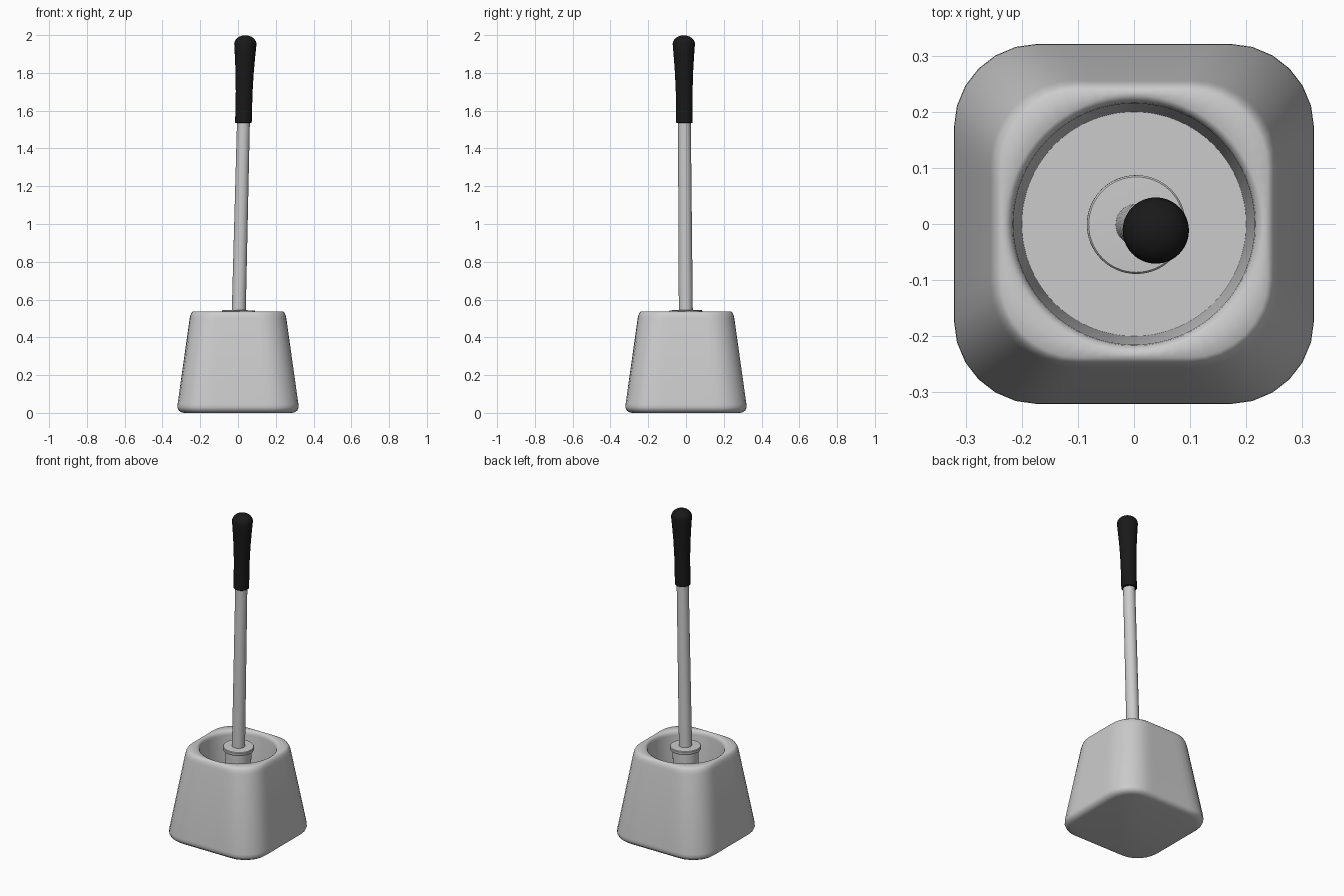
import bpy, bmesh, math
from mathutils import Vector, Matrix

if "Cube" in bpy.data.objects:
    bpy.data.objects.remove(bpy.data.objects["Cube"])


def loft(name, rings, angle=35, color=None, matrix=None):
    """Skin (half_width, corner_radius, z) rings; a ring with equal values is a circle."""
    n = 64 if color is None else 48
    bm = bmesh.new()
    loops = []
    for h, r, z in rings:
        c = h - r
        loop = []
        for i in range(n):
            a = 2 * math.pi * i / n
            u, v = abs(math.cos(a)), abs(math.sin(a))
            big, small = max(u, v), min(u, v)
            if h * small / big <= c:
                t = h / big
            else:
                s = c * (u + v)
                t = s + math.sqrt(max(s * s - 2 * c * c + r * r, 0))
            loop.append(bm.verts.new((t * math.cos(a), t * math.sin(a), z)))
        loops.append(loop)
    for a, b in zip(loops, loops[1:]):
        for i in range(n):
            j = (i + 1) % n
            bm.faces.new((a[i], a[j], b[j], b[i]))
    bm.faces.new(loops[0][::-1])
    bm.faces.new(loops[-1])
    bmesh.ops.recalc_face_normals(bm, faces=bm.faces)
    me = bpy.data.meshes.new(name)
    bm.to_mesh(me)
    bm.free()
    ob = bpy.data.objects.new(name, me)
    bpy.context.collection.objects.link(ob)
    if matrix:
        ob.matrix_world = matrix
    if color:
        mat = bpy.data.materials.new(name)
        mat.diffuse_color = color
        mat.use_nodes = True
        mat.node_tree.nodes["Principled BSDF"].inputs["Base Color"].default_value = mat.diffuse_color
        me.materials.append(mat)
    bpy.ops.object.select_all(action='DESELECT')
    ob.select_set(True)
    bpy.context.view_layer.objects.active = ob
    bpy.ops.object.shade_smooth_by_angle(angle=math.radians(angle))
    return ob


def lathe(name, profile, **kw):
    return loft(name, [(r, r, z) for r, z in profile], **kw)


# Holder: tapered rounded-square shell with a round tapered well
loft("holder", [
    (0.285, 0.120, 0.000), (0.302, 0.133, 0.004), (0.315, 0.145, 0.014),
    (0.321, 0.150, 0.028), (0.320, 0.150, 0.045),
    (0.256, 0.150, 0.500), (0.252, 0.150, 0.518), (0.246, 0.146, 0.530),
    (0.238, 0.140, 0.537),
    (0.229, 0.229, 0.537), (0.222, 0.222, 0.532), (0.217, 0.217, 0.524),
    (0.215, 0.215, 0.512), (0.200, 0.200, 0.050)], angle=45)

# Brush parts share one slightly leaning axis
foot, tip = Vector((-0.009, 0.003, 0)), Vector((0.040, -0.012, 2))
lean = Matrix.Translation(foot) @ (tip - foot).to_track_quat('Z', 'Y').to_matrix().to_4x4()

# Brush head below the collar
lathe("brush_head", [(0.060, 0.055), (0.073, 0.068), (0.073, 0.525)], matrix=lean)

# Collar disc
lathe("collar", [(0.073, 0.518), (0.086, 0.522), (0.088, 0.526), (0.088, 0.539),
                 (0.085, 0.543), (0.040, 0.545)], matrix=lean)

# Stick
lathe("stick", [(0.037, 0.530), (0.034, 1.560)], matrix=lean)

# Grip, flared towards a domed end
dome = [(0.059 * math.cos(a), 1.953 + 0.0465 * math.sin(a))
        for a in (math.radians(d) for d in range(0, 88, 12))]
lathe("grip", [(0.040, 1.535), (0.044, 1.538), (0.044, 1.60), (0.0445, 1.70),
               (0.048, 1.80), (0.054, 1.89)] + dome + [(0.002, 1.9995)],
      color=(0.01, 0.01, 0.01, 1), matrix=lean)
